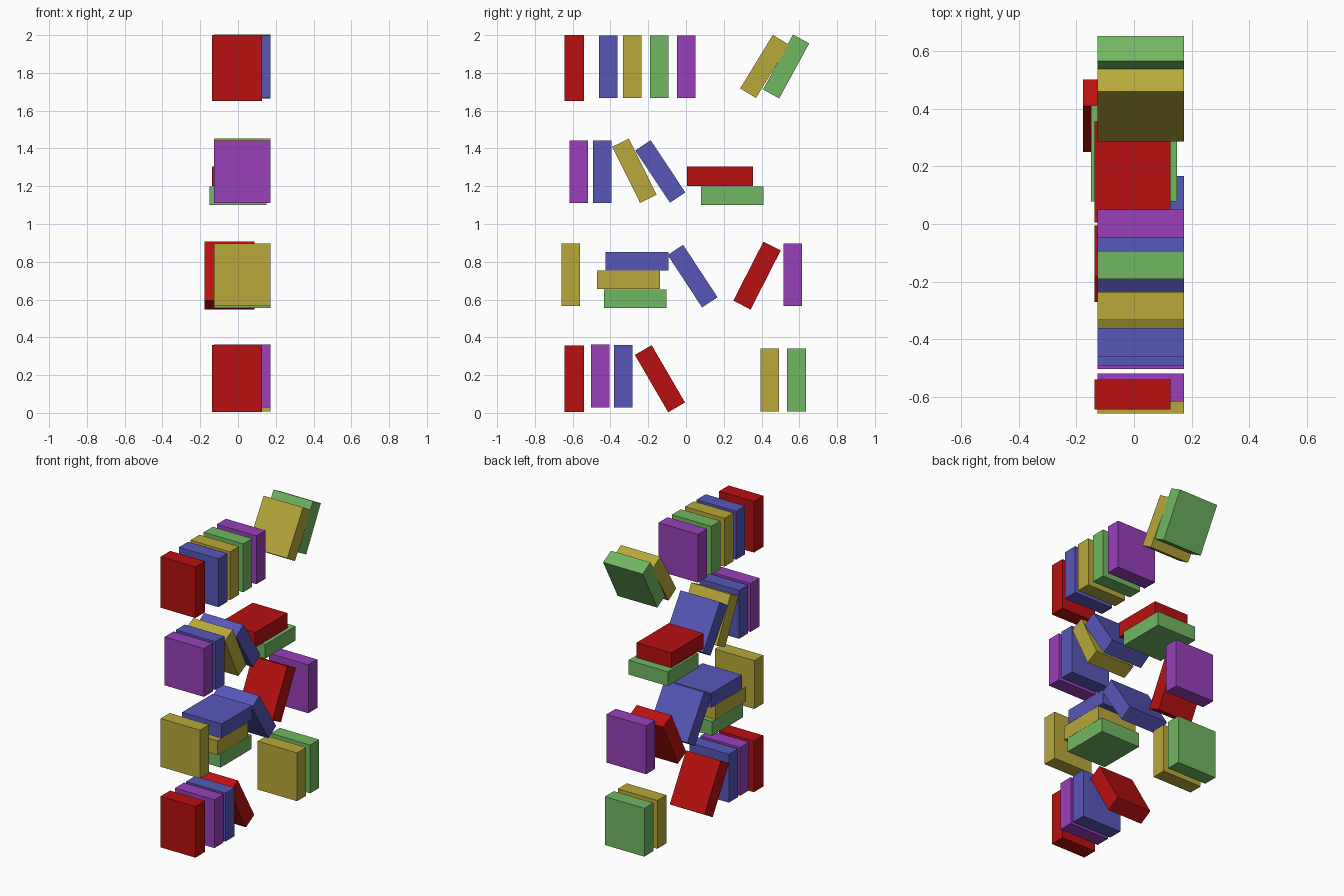
import bpy, math

if "Cube" in bpy.data.objects:
    bpy.data.objects.remove(bpy.data.objects["Cube"])

# one flat colour per book cover (linear)
COLOURS = {
    "red": (0.485, 0.005, 0.005),
    "blue": (0.095, 0.095, 0.485),
    "yellow": (0.479, 0.392, 0.042),
    "green": (0.165, 0.474, 0.122),
    "purple": (0.314, 0.051, 0.485),
}
MATS = {}
for cname, rgb in COLOURS.items():
    MATS[cname] = bpy.data.materials.new(cname + " cover")
    MATS[cname].diffuse_color = (*rgb, 1)


def book(row, colour, y, z, lean=0, x=None):
    """A book: lean is degrees from upright towards +y; 90 lies flat."""
    red = colour == "red"
    size = (0.264, 0.103, 0.351) if red else (0.300, 0.098, 0.332)
    if x is None:
        x = -0.005 if red else 0.023
    bpy.ops.mesh.primitive_cube_add(size=1, location=(x, y, z))
    ob = bpy.context.object
    ob.name = f"{row}_{colour}_book"
    ob.scale = size
    ob.rotation_euler.x = -math.radians(lean)
    ob.data.materials.append(MATS[colour])


ROWS = {
    # bottom shelf row
    "row1": [("red", -0.592, 0.180), ("purple", -0.454, 0.195), ("blue", -0.333, 0.194),
             ("red", -0.138, 0.181, -30.2), ("yellow", 0.444, 0.174), ("green", 0.585, 0.174)],
    # second row, with a stack of three
    "row2": [("yellow", -0.609, 0.732), ("green", -0.269, 0.605, 90),
             ("yellow", -0.304, 0.704, 90), ("blue", -0.259, 0.803, 90),
             ("blue", 0.035, 0.724, -33.3), ("red", 0.376, 0.727, 27, -0.045),
             ("purple", 0.565, 0.732)],
    # third row, with a stack of two
    "row3": [("purple", -0.568, 1.277), ("blue", -0.444, 1.277),
             ("yellow", -0.273, 1.282, -26.4), ("blue", -0.136, 1.278, -33.6),
             ("green", 0.245, 1.149, 90, 0.0), ("red", 0.180, 1.252, 90)],
    # top row
    "row4": [("red", -0.592, 1.826), ("blue", -0.411, 1.833), ("yellow", -0.285, 1.833),
             ("green", -0.142, 1.833), ("purple", 0.002, 1.833),
             ("yellow", 0.415, 1.834, 31.3), ("green", 0.530, 1.834, 28.6)],
}
for row, books in ROWS.items():
    for b in books:
        book(row, *b)

for m in bpy.data.materials:
    if m.users and not m.is_grease_pencil:
        m.use_nodes = True
        m.node_tree.nodes["Principled BSDF"].inputs["Base Color"].default_value = m.diffuse_color
